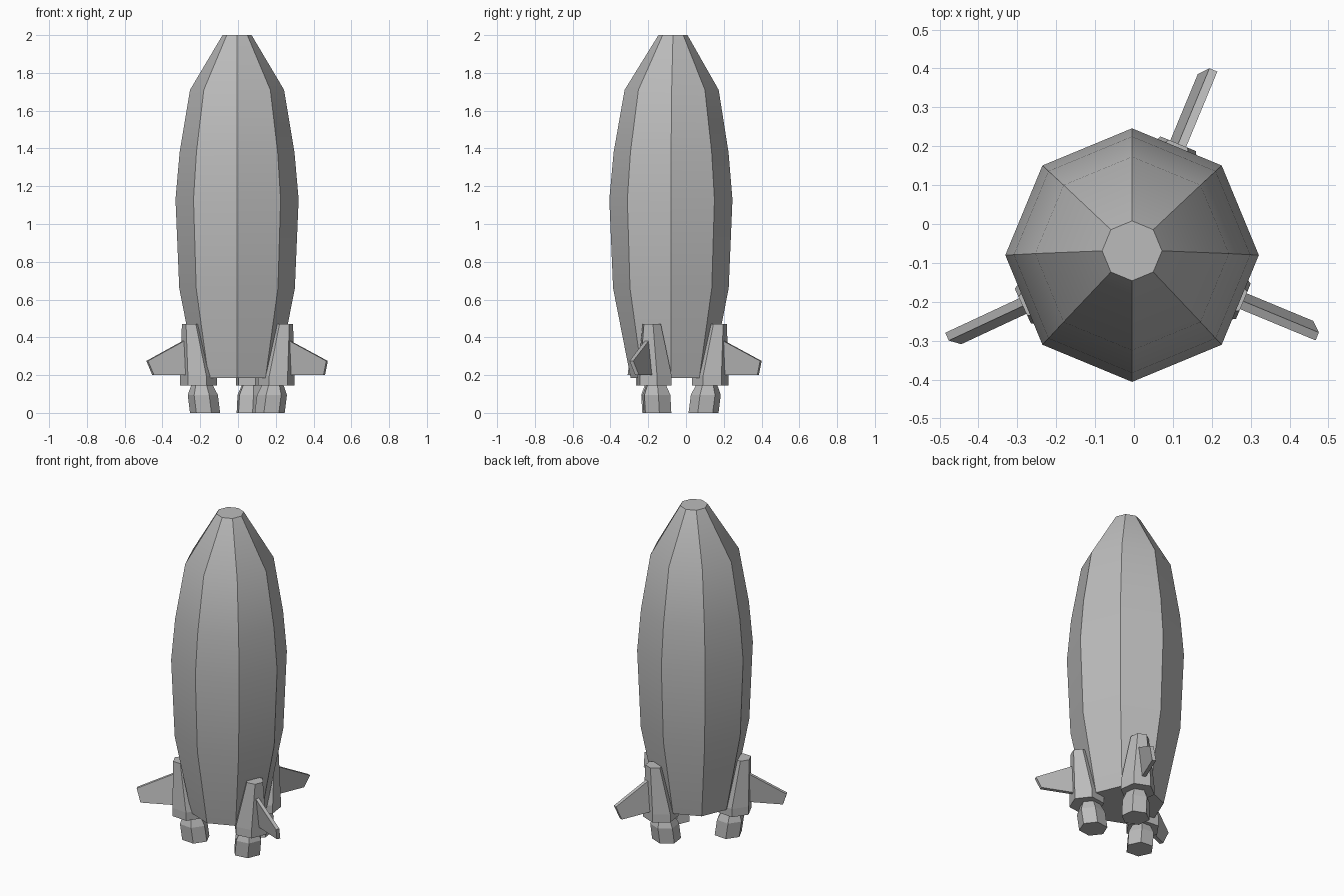
import bpy, bmesh, math
from mathutils import Vector

cube = bpy.data.objects.get("Cube")
if cube:
    bpy.data.objects.remove(cube, do_unlink=True)

grey = bpy.data.materials.new("plain_grey")
grey.use_nodes = True
GREY = (0.5, 0.5, 0.5, 1)
grey.diffuse_color = GREY
grey.node_tree.nodes["Principled BSDF"].inputs["Base Color"].default_value = GREY

CENTRE = Vector((-0.005, -0.08, 0))


def loft(name, rings):
    """Skin a closed solid through equal-length rings of points."""
    bm = bmesh.new()
    loops = [[bm.verts.new(p) for p in ring] for ring in rings]
    n = len(loops[0])
    for low, high in zip(loops, loops[1:]):
        for i in range(n):
            j = (i + 1) % n
            bm.faces.new((low[i], low[j], high[j], high[i]))
    bm.faces.new(loops[0][::-1])
    bm.faces.new(loops[-1])
    bmesh.ops.recalc_face_normals(bm, faces=bm.faces)
    mesh = bpy.data.meshes.new(name)
    bm.to_mesh(mesh)
    bm.free()
    mesh.materials.append(grey)
    obj = bpy.data.objects.new(name, mesh)
    bpy.context.collection.objects.link(obj)
    return obj


def ring(sides, radius, x, y, z, turn=0.0):
    steps = [turn + math.tau * i / sides for i in range(sides)]
    return [Vector((x + radius * math.cos(a), y + radius * math.sin(a), z)) for a in steps]


def place(obj, degrees):
    obj.location = CENTRE
    obj.rotation_euler.z = math.radians(degrees)


# Eight-sided hull: height, radius, small drift of the nose
hull_profile = [(0.185, 0.213, 0), (0.66, 0.306, 0), (1.13, 0.326, 0),
                (1.38, 0.304, 0.001), (1.71, 0.249, 0.004), (2.0, 0.077, 0.011)]
hull = loft("hull", [ring(8, r, 0, y, z) for z, r, y in hull_profile])
place(hull, 0)
bpy.ops.object.select_all(action='DESELECT')
hull.select_set(True)
bpy.context.view_layer.objects.active = hull
bpy.ops.object.shade_smooth_by_angle(angle=math.radians(30))

# Six-sided boosters: height, radius, distance from the hull axis
pod_profile = [(0.145, 0.098, 0.225), (0.195, 0.098, 0.225), (0.47, 0.052, 0.265)]
nozzle_profile = [(0.0, 0.08, 0.187), (0.095, 0.08, 0.2), (0.15, 0.056, 0.205)]
# Fin outline: distance from the axis, height
fin_outline = [(0.26, 0.2), (0.495, 0.2), (0.52, 0.275), (0.26, 0.405)]
THICK = 0.022


def fin_side(offset):
    # the fin leans sideways toward its lower edge
    return [Vector((d, offset + (THICK if z < 0.25 else 0), z)) for d, z in fin_outline]


for side, angle in (("back", 67.5), ("left", -22.5), ("right", 205)):
    parts = [
        loft(side + "_booster_pod", [ring(6, r, d, 0, z, math.pi / 6) for z, r, d in pod_profile]),
        loft(side + "_nozzle", [ring(6, r, d, 0, z, math.pi / 6) for z, r, d in nozzle_profile]),
        loft(side + "_fin", [fin_side(-THICK), fin_side(0)]),
    ]
    for part in parts:
        place(part, angle)
